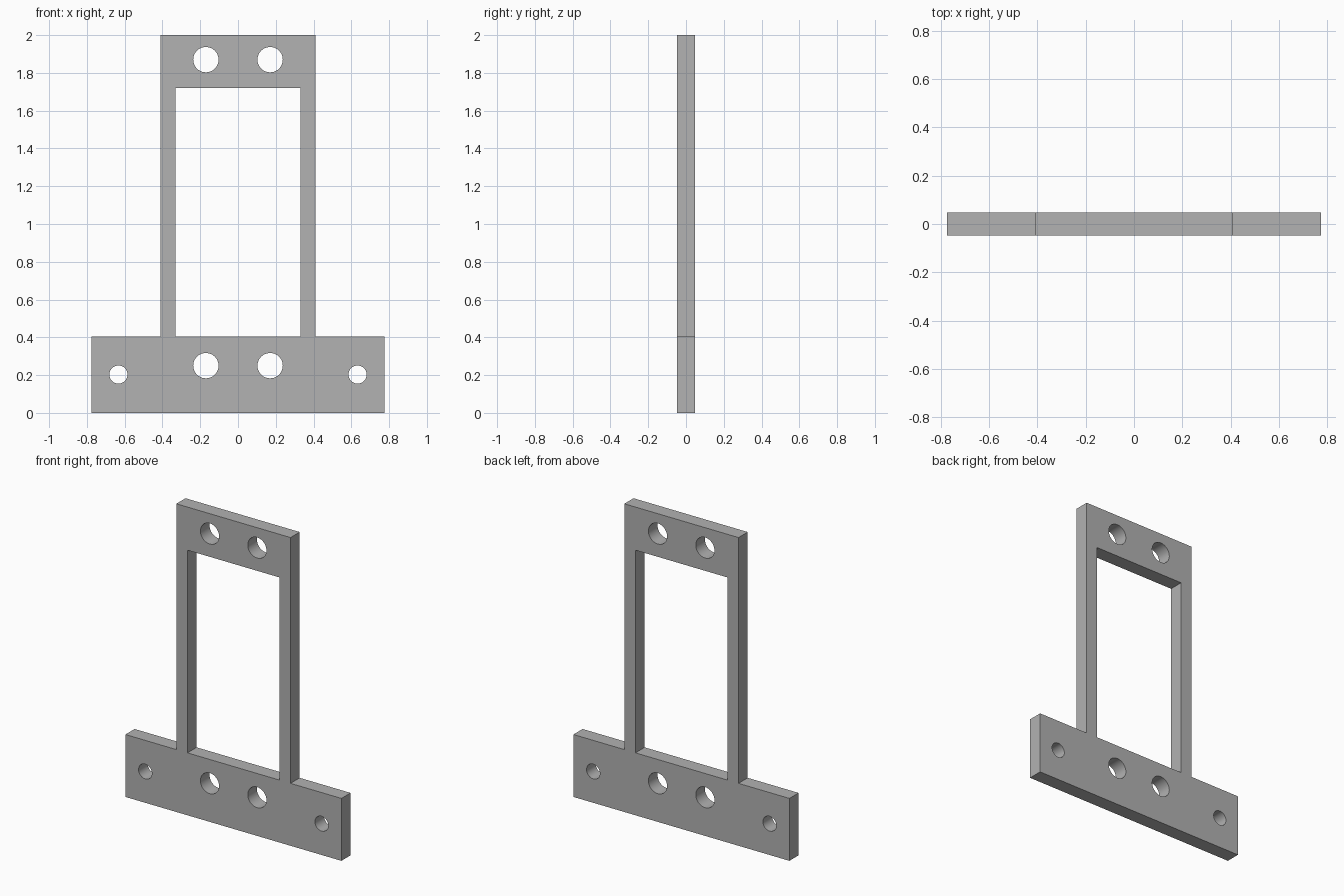
import bpy, bmesh
from math import cos, sin, tau, radians
from mathutils import Matrix

cube = bpy.data.objects.get("Cube")
if cube:
    bpy.data.objects.remove(cube, do_unlink=True)

HALF_DEPTH = 0.047
BASE_W, BASE_TOP = 0.775, 0.405   # half width and height of the foot bar
FRAME_W, TOP = 0.41, 2.0          # half width and height of the upright frame
WINDOW_W, WINDOW_TOP = 0.33, 1.72

grey = bpy.data.materials.new("plain grey")
grey.use_nodes = True
colour = (0.445, 0.445, 0.445, 1)
grey.diffuse_color = colour
grey.node_tree.nodes["Principled BSDF"].inputs["Base Color"].default_value = colour

profile = bpy.data.curves.new("frame_profile", "CURVE")
profile.dimensions = "2D"
profile.fill_mode = "BOTH"
profile.extrude = HALF_DEPTH


def add_loop(points):
    """Add a closed outline to the plate profile."""
    spline = profile.splines.new("POLY")
    spline.points.add(len(points) - 1)
    for p, (x, z) in zip(spline.points, points):
        p.co = (x, z, 0, 1)
    spline.use_cyclic_u = True


def add_hole(x, z, r, n=48):
    add_loop([(x + r * cos(tau * i / n), z + r * sin(tau * i / n)) for i in range(n)])


# Outer outline: right half mirrored to the left
half = [(BASE_W, 0), (BASE_W, BASE_TOP), (FRAME_W, BASE_TOP), (FRAME_W, TOP)]
add_loop(half + [(-x, z) for x, z in reversed(half)])

# Rectangular window
add_loop([(-WINDOW_W, BASE_TOP), (WINDOW_W, BASE_TOP),
          (WINDOW_W, WINDOW_TOP), (-WINDOW_W, WINDOW_TOP)])

# Bolt holes in mirrored pairs
for side in (-1, 1):
    add_hole(side * 0.17, 1.87, 0.067)
    add_hole(side * 0.17, 0.25, 0.067)
    add_hole(side * 0.633, 0.203, 0.048)

# Turn the extruded profile into a clean upright mesh
helper = bpy.data.objects.new("profile_helper", profile)
bpy.context.collection.objects.link(helper)
bpy.context.view_layer.update()
mesh = bpy.data.meshes.new_from_object(
    helper.evaluated_get(bpy.context.evaluated_depsgraph_get()))
bpy.data.objects.remove(helper, do_unlink=True)

bm = bmesh.new()
bm.from_mesh(mesh)
bmesh.ops.remove_doubles(bm, verts=bm.verts, dist=0.0001)
bm.transform(Matrix.Rotation(radians(90), 4, "X"))
bmesh.ops.recalc_face_normals(bm, faces=bm.faces)
for f in bm.faces:
    f.material_index = 0
bm.to_mesh(mesh)
bm.free()
mesh.materials.clear()
mesh.materials.append(grey)

frame = bpy.data.objects.new("mounting_frame", mesh)
bpy.context.collection.objects.link(frame)
bpy.ops.object.select_all(action="DESELECT")
frame.select_set(True)
bpy.context.view_layer.objects.active = frame
bpy.ops.object.shade_smooth_by_angle(angle=radians(30))
